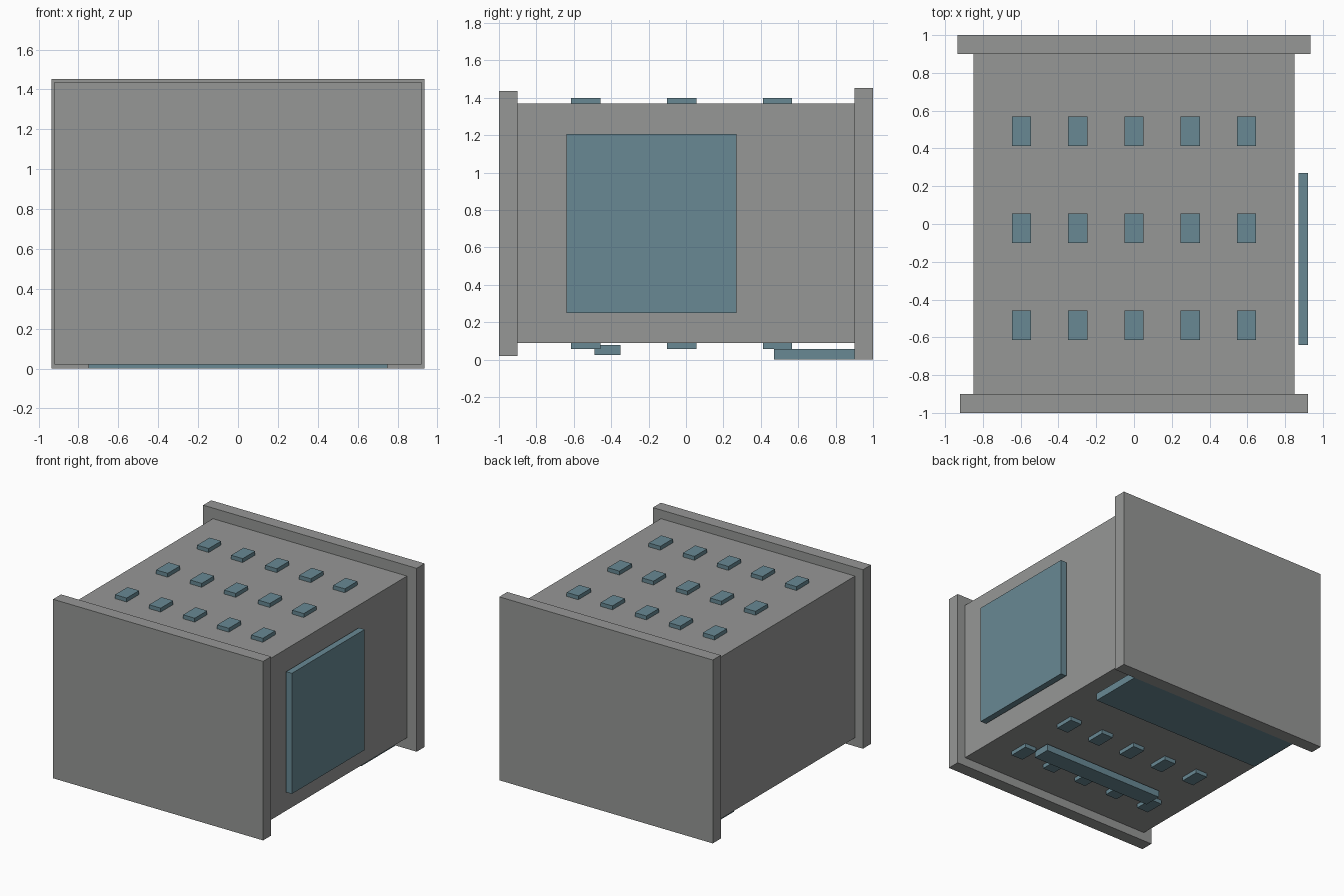
import bpy

# Remove the default cube
cube = bpy.data.objects.get("Cube")
if cube:
    bpy.data.objects.remove(cube, do_unlink=True)


def make_material(name, rgb):
    mat = bpy.data.materials.new(name)
    mat.use_nodes = True
    mat.diffuse_color = (*rgb, 1)
    mat.node_tree.nodes["Principled BSDF"].inputs["Base Color"].default_value = (*rgb, 1)
    return mat


def box(name, mat, x, y, z):
    """Box spanning the given (low, high) range on each axis."""
    spans = (x, y, z)
    bpy.ops.mesh.primitive_cube_add(size=1, location=[(a + b) / 2 for a, b in spans])
    obj = bpy.context.object
    obj.name = name
    obj.scale = [b - a for a, b in spans]
    bpy.ops.object.transform_apply(location=False, rotation=False, scale=True)
    obj.data.materials.append(mat)
    return obj


grey = make_material("warm grey", (0.305, 0.31, 0.305))
blue = make_material("slate blue", (0.138, 0.25, 0.296))

BOTTOM, TOP = 0.088, 1.368   # underside and top of the body
STUD = 0.031                 # stud height

# Main body with its two end plates
box("body", grey, (-0.85, 0.85), (-0.9, 0.9), (BOTTOM, TOP))
box("front_plate", grey, (-0.92, 0.92), (-1, -0.9), (0.02, 1.437))
box("back_plate", grey, (-0.935, 0.935), (0.9, 1), (0, 1.452))

# Raised panel standing just off the side
box("side_panel", blue, (0.87, 0.92), (-0.64, 0.27), (0.25, 1.205))

# Strip and bar under the body
box("bottom_strip", blue, (-0.75, 0.75), (0.47, 0.9), (0, 0.057))
box("bottom_bar", blue, (-0.53, 0.53), (-0.49, -0.35), (0.025, 0.078))

# Grid of studs, repeated on the top and the underside
for side, z in (("top", (TOP, TOP + STUD)), ("bottom", (BOTTOM - STUD, BOTTOM))):
    for row in range(3):
        y = -0.536 + row * 0.513
        for col in range(5):
            x = (col - 2) * 0.298
            box(f"{side}_stud_{row + 1}_{col + 1}", blue,
                (x - 0.051, x + 0.051), (y - 0.078, y + 0.078), z)
